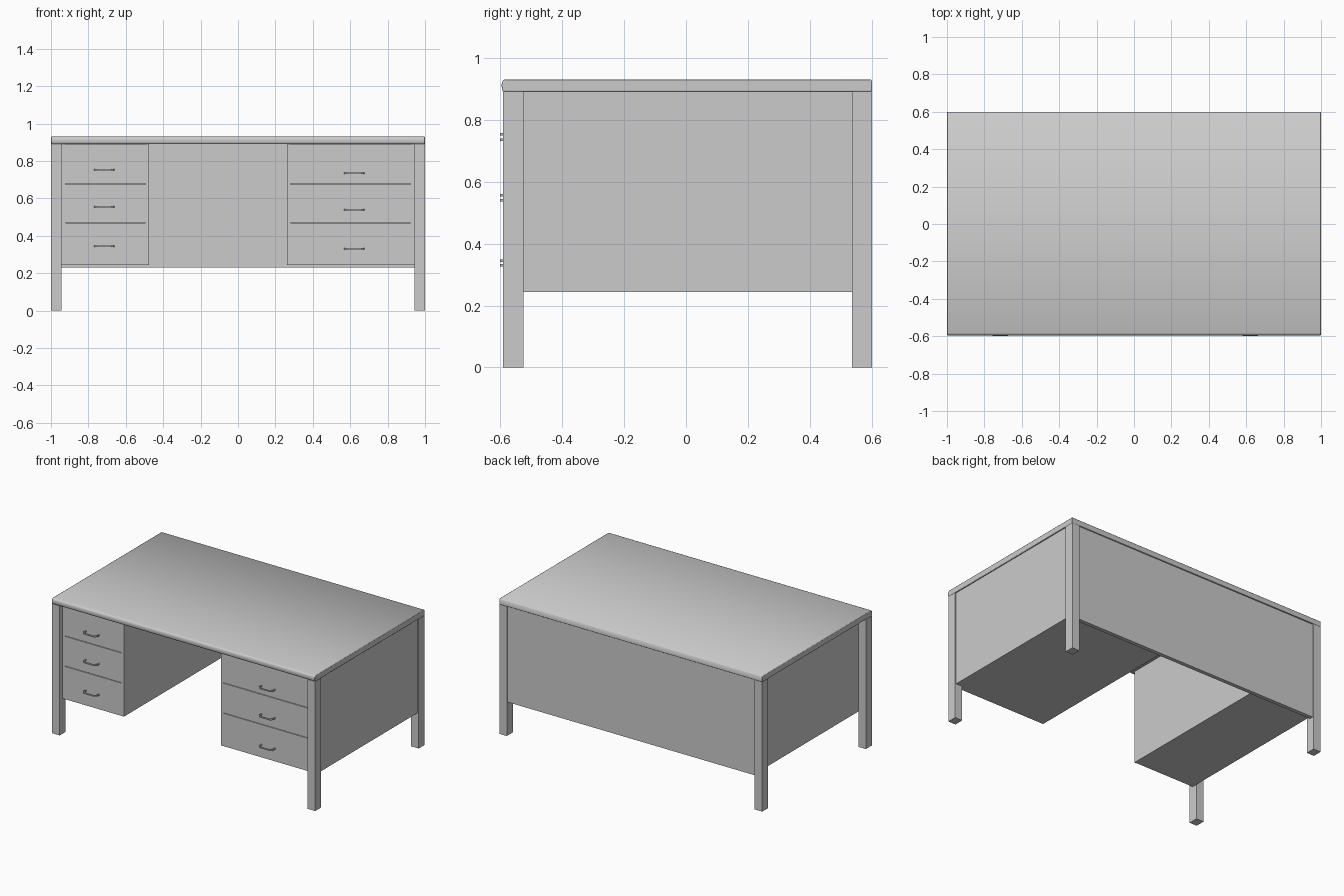
import bpy, bmesh
from math import radians

if "Cube" in bpy.data.objects:
    bpy.data.objects.remove(bpy.data.objects["Cube"], do_unlink=True)

grey = bpy.data.materials.new("light_grey")
grey.use_nodes = True
COLOUR = (0.6, 0.6, 0.6, 1)
grey.diffuse_color = COLOUR
grey.node_tree.nodes["Principled BSDF"].inputs["Base Color"].default_value = COLOUR


def prism(name, points, offset):
    """Extrude a flat outline of 3D points along an offset."""
    bm = bmesh.new()
    face = bm.faces.new([bm.verts.new(p) for p in points])
    new = bmesh.ops.extrude_face_region(bm, geom=[face])["geom"]
    bmesh.ops.translate(bm, vec=offset,
                        verts=[v for v in new if isinstance(v, bmesh.types.BMVert)])
    bmesh.ops.recalc_face_normals(bm, faces=bm.faces)
    mesh = bpy.data.meshes.new(name)
    bm.to_mesh(mesh)
    bm.free()
    mesh.materials.append(grey)
    obj = bpy.data.objects.new(name, mesh)
    bpy.context.collection.objects.link(obj)
    return obj


def box(name, x, y, z):
    base = [(x[0], y[0], z[0]), (x[1], y[0], z[0]), (x[1], y[1], z[0]), (x[0], y[1], z[0])]
    return prism(name, base, (0, 0, z[1] - z[0]))


TOP, UNDER, LOW = 0.93, 0.89, 0.243
FRONT, BACK = -0.59, 0.60

# Desk top with a softly rounded front edge
outline = [(BACK, UNDER), (BACK, TOP - 0.004), (BACK - 0.004, TOP), (-0.583, TOP),
           (-0.59, 0.927), (-0.594, 0.92), (-0.595, 0.91), (-0.594, 0.899),
           (-0.591, 0.892), (-0.586, UNDER)]
top = prism("desk_top", [(-1, y, z) for y, z in outline], (2, 0, 0))
bevel = top.modifiers.new("soft_edges", "BEVEL")
bevel.width, bevel.segments = 0.003, 2
bevel.limit_method, bevel.angle_limit = "ANGLE", radians(60)
bpy.ops.object.select_all(action="DESELECT")
top.select_set(True)
bpy.context.view_layer.objects.active = top
bpy.ops.object.shade_smooth_by_angle(angle=radians(50))

# Four square legs
for side, sx in (("left", 1), ("right", -1)):
    x = sorted((sx * 0.943, sx))
    box(f"front_leg_{side}", x, (FRONT, -0.525), (0, UNDER))
    box(f"back_leg_{side}", x, (0.535, BACK), (0, UNDER))

# Back panel, and the outer panel that fills the gap between the left legs
box("back_panel", (-0.943, 0.943), (0.565, 0.592), (0.23, UNDER))
box("left_side_panel", (0.93, 0.992), (-0.525, 0.535), (LOW, UNDER))


def handle(name, cx, z):
    """Shallow bow pull with slanted ends."""
    outer = [(-0.054, -0.557), (-0.054, -0.585), (-0.038, -0.60),
             (0.038, -0.60), (0.054, -0.585), (0.054, -0.557)]
    inner = [(0.046, -0.557), (0.046, -0.582), (0.035, -0.592),
             (-0.035, -0.592), (-0.046, -0.582), (-0.046, -0.557)]
    prism(name, [(cx + x, y, z - 0.004) for x, y in outer + inner], (0, 0, 0.008))


def pedestal(side, x0, x1, handle_x, handle_heights):
    """Drawer unit: carcass, two cheeks, three drawer fronts with pulls."""
    cheek = 0.02
    box(f"{side}_carcass", (x0 + cheek, x1 - cheek), (-0.55, 0.565), (LOW, UNDER))
    box(f"{side}_cheek_a", (x0, x0 + cheek), (-0.561, 0.565), (LOW, UNDER))
    box(f"{side}_cheek_b", (x1 - cheek, x1), (-0.561, 0.565), (LOW, UNDER))
    levels = (LOW, 0.47, 0.677, UNDER)
    for i, z in enumerate(handle_heights):
        box(f"{side}_drawer_front_{i + 1}", (x0 + cheek, x1 - cheek), (-0.56, -0.55),
            (levels[i] + 0.002 * (i > 0), levels[i + 1] - 0.002))
        handle(f"{side}_drawer_handle_{i + 1}", handle_x, z)


pedestal("right", -0.943, -0.475, -0.715, (0.345, 0.556, 0.753))
pedestal("left", 0.262, 0.943, 0.622, (0.33, 0.54, 0.735))
